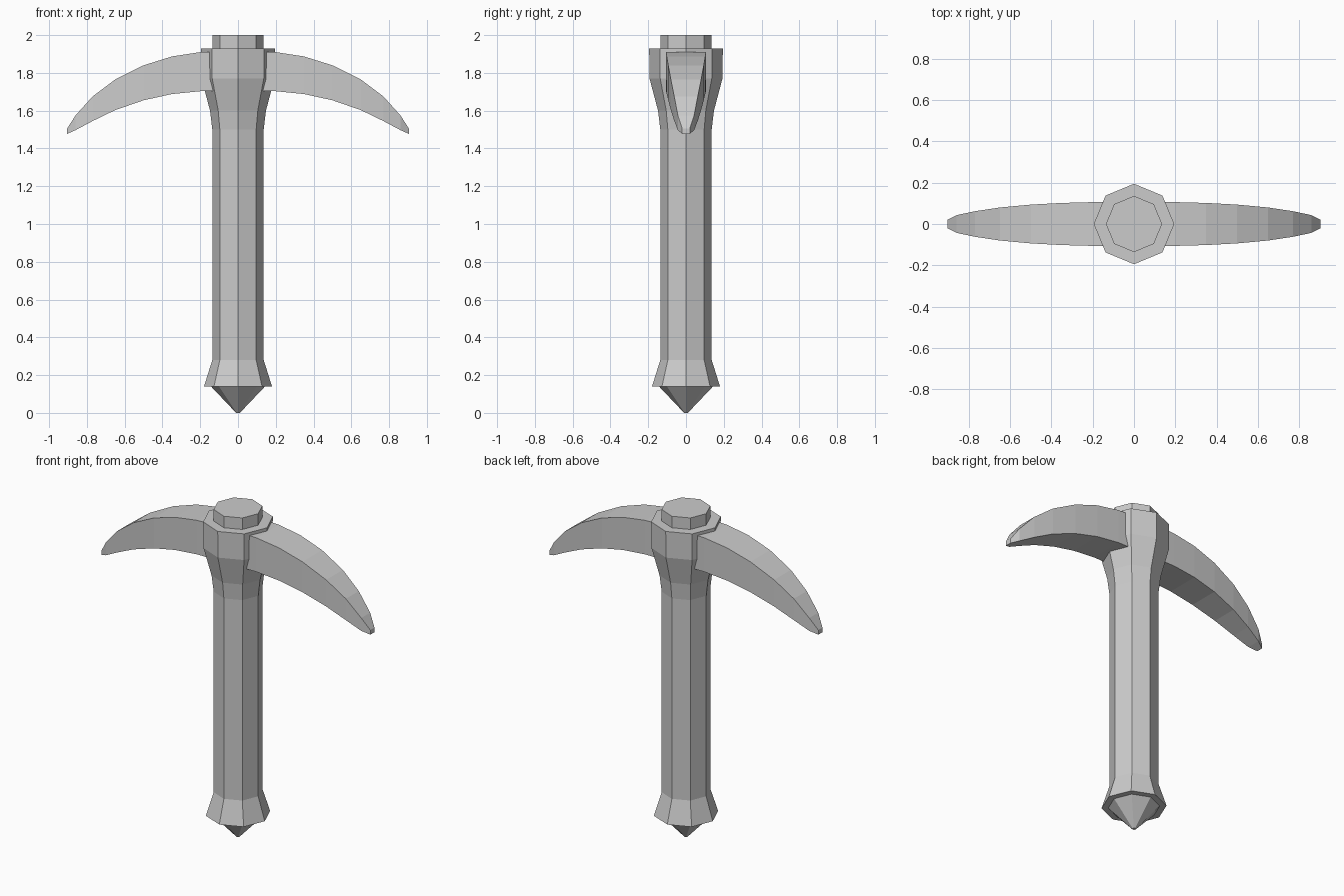
import bpy, bmesh
from math import cos, sin, pi

if "Cube" in bpy.data.objects:
    bpy.data.objects.remove(bpy.data.objects["Cube"])


def make_object(name, bm):
    bmesh.ops.recalc_face_normals(bm, faces=bm.faces)
    mesh = bpy.data.meshes.new(name)
    bm.to_mesh(mesh)
    bm.free()
    obj = bpy.data.objects.new(name, mesh)
    bpy.context.collection.objects.link(obj)
    return obj


def loft(name, rings):
    """Skin a list of closed rings and cap both ends."""
    bm = bmesh.new()
    loops = [[bm.verts.new(p) for p in ring] for ring in rings]
    n = len(loops[0])
    for a, b in zip(loops, loops[1:]):
        for i in range(n):
            j = (i + 1) % n
            bm.faces.new((a[i], a[j], b[j], b[i]))
    bm.faces.new(loops[0])
    bm.faces.new(loops[-1])
    return make_object(name, bm)


def octagon(r, z):
    return [(r * cos(i * pi / 4), r * sin(i * pi / 4), z) for i in range(8)]


# Eight-sided shaft: pointed pommel, flared foot, straight grip, collar, top stub
profile = [(0.01, 0), (0.143, 0.14), (0.18, 0.14), (0.136, 0.28),
           (0.136, 1.5), (0.148, 1.6), (0.193, 1.77), (0.195, 1.93),
           (0.136, 1.93), (0.136, 2.0)]
loft("handle", [octagon(r, z) for r, z in profile])

# Curved pick blade: (top x, top z, bottom x, bottom z, half width top, half width bottom)
stations = [(0.0, 1.915, 0.0, 1.703, 0.108, 0.108),
            (0.2, 1.91, 0.2, 1.703, 0.106, 0.106),
            (0.35, 1.887, 0.35, 1.688, 0.102, 0.102),
            (0.5, 1.84, 0.5, 1.655, 0.094, 0.094),
            (0.65, 1.765, 0.65, 1.603, 0.08, 0.08),
            (0.77, 1.675, 0.77, 1.545, 0.062, 0.062),
            (0.86, 1.575, 0.86, 1.497, 0.043, 0.043),
            (0.905, 1.505, 0.905, 1.477, 0.02, 0.02)]


def section(s, side):
    tx, tz, bx, bz, wt, wb = s
    return [(side * tx, -wt, tz), (side * tx, wt, tz),
            (side * bx, wb, bz), (side * bx, -wb, bz)]


# Both blades run through the collar as one mirrored piece
left = [section(s, -1) for s in reversed(stations[1:])]
right = [section(s, 1) for s in stations]
loft("pick_head", left + right)
